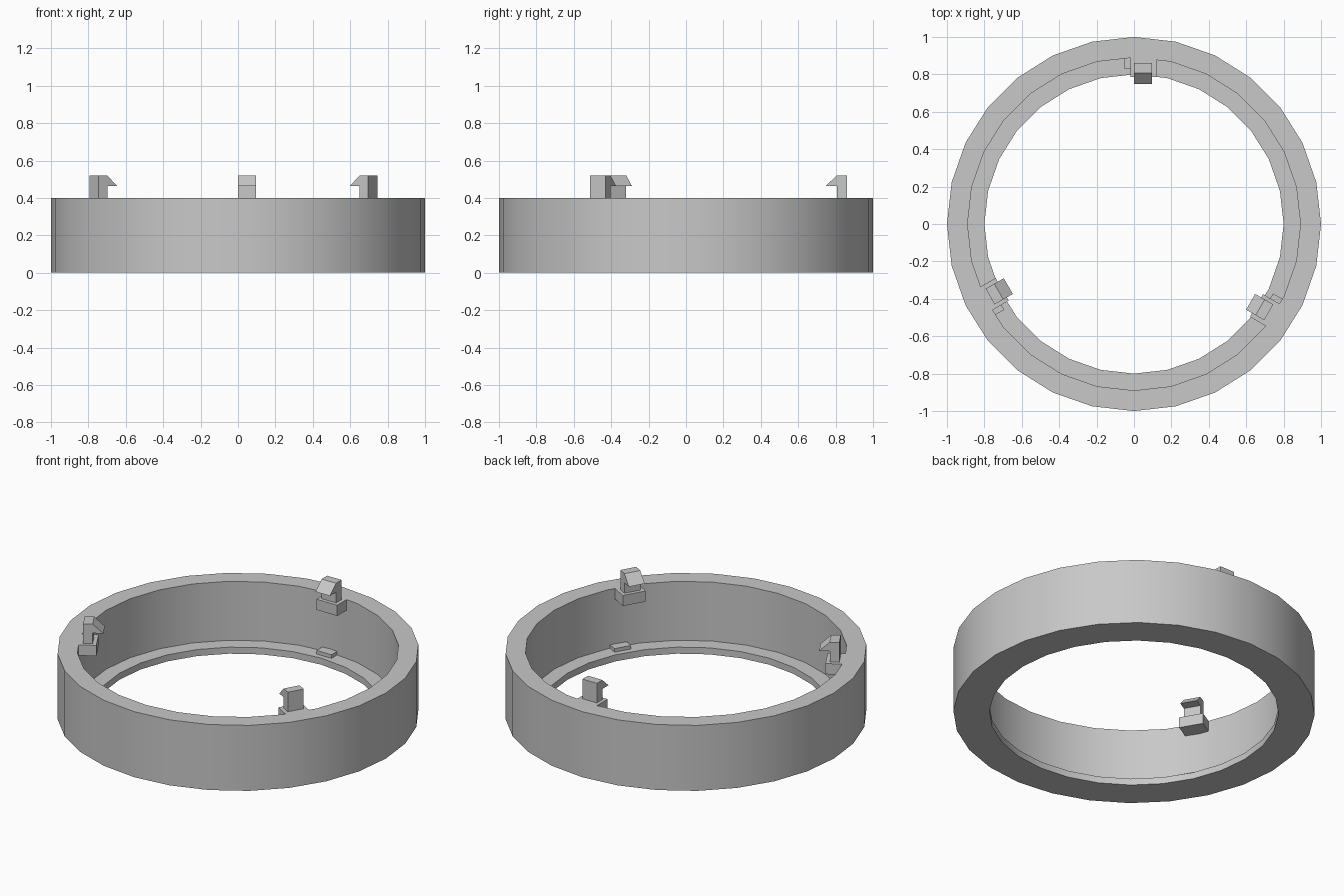
import bpy, bmesh, math
from mathutils import Matrix

cube = bpy.data.objects.get("Cube")
if cube:
    bpy.data.objects.remove(cube, do_unlink=True)

grey = bpy.data.materials.new("light_grey")
grey.use_nodes = True
colour = (0.58, 0.58, 0.58, 1)
grey.diffuse_color = colour
grey.node_tree.nodes["Principled BSDF"].inputs["Base Color"].default_value = colour

SIDES = 28
TOP = 0.4


def add_object(name, bm, smooth=False):
    bmesh.ops.recalc_face_normals(bm, faces=bm.faces)
    mesh = bpy.data.meshes.new(name)
    bm.to_mesh(mesh)
    bm.free()
    mesh.materials.append(grey)
    obj = bpy.data.objects.new(name, mesh)
    bpy.context.collection.objects.link(obj)
    if smooth:
        bpy.ops.object.select_all(action='DESELECT')
        obj.select_set(True)
        bpy.context.view_layer.objects.active = obj
        bpy.ops.object.shade_smooth_by_angle(angle=math.radians(30))
    return obj


def lathe(name, profile):
    """Turn a closed (radius, height) profile about z."""
    bm = bmesh.new()
    rings = []
    for i in range(SIDES):
        a = 2 * math.pi * i / SIDES
        rings.append([bm.verts.new((r * math.cos(a), r * math.sin(a), z))
                      for r, z in profile])
    n = len(profile)
    for i, ring in enumerate(rings):
        following = rings[(i + 1) % SIDES]
        for j in range(n):
            k = (j + 1) % n
            bm.faces.new((ring[j], following[j], following[k], ring[k]))
    return add_object(name, bm, smooth=True)


def extrude_profile(name, profile, x0, x1, turn):
    """Extrude a (y, z) profile along x, then turn it about z."""
    bm = bmesh.new()
    face = bm.faces.new([bm.verts.new((x0, y, z)) for y, z in profile])
    moved = bmesh.ops.extrude_face_region(bm, geom=[face])["geom"]
    bmesh.ops.translate(bm, vec=(x1 - x0, 0, 0),
                        verts=[v for v in moved if isinstance(v, bmesh.types.BMVert)])
    bm.transform(Matrix.Rotation(math.radians(turn), 4, 'Z'))
    return add_object(name, bm)


def rectangle(y0, y1, z0, z1):
    return [(y0, z0), (y1, z0), (y1, z1), (y0, z1)]


# Outer wall with an inward lip at the bottom
lathe("ring_body", [(1, 0), (1, TOP), (0.89, TOP), (0.89, 0.04), (0.8, 0.04), (0.8, 0)])

# Three snap hooks, each on a block, with a small stop on the lip below
hook = [(0.86, TOP - 0.01), (0.86, 0.52), (0.807, 0.52),
        (0.748, 0.465), (0.807, 0.465), (0.807, TOP - 0.01)]
for side, turn in (("back", 0), ("right", 120), ("left", 240)):
    extrude_profile(side + "_hook", hook, 0, 0.097, turn)
    extrude_profile(side + "_hook_block", rectangle(0.785, 0.892, 0.335, TOP), -0.02, 0.12, turn)
    extrude_profile(side + "_lip_stop", rectangle(0.83, 0.892, 0.03, 0.062), -0.05, 0.05, turn)
